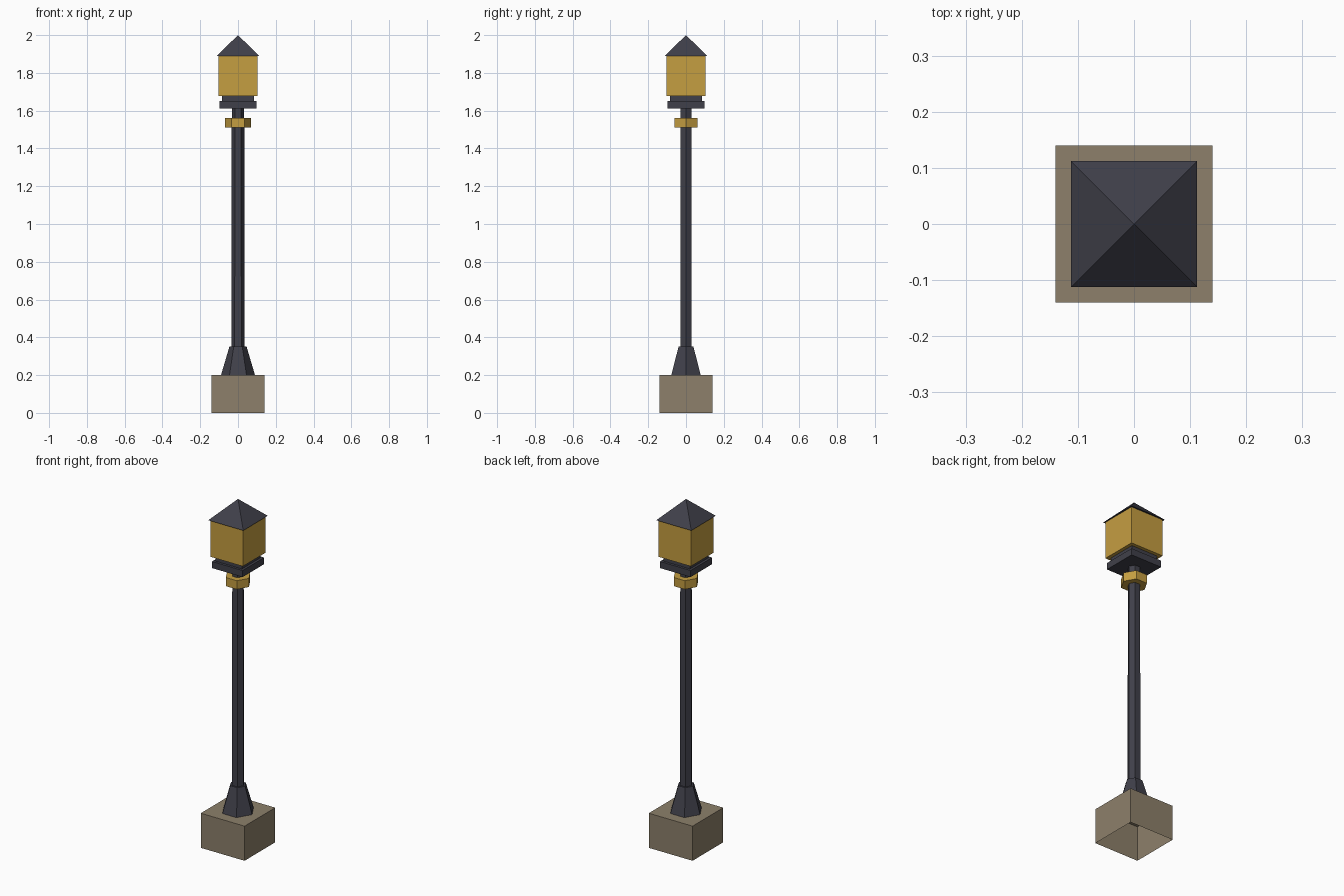
import bpy
import bmesh
from math import cos, sin, pi, sqrt

cube = bpy.data.objects.get("Cube")
if cube:
    bpy.data.objects.remove(cube, do_unlink=True)


def material(name, rgb):
    mat = bpy.data.materials.new(name)
    mat.use_nodes = True
    colour = (*rgb, 1.0)
    mat.diffuse_color = colour
    mat.node_tree.nodes["Principled BSDF"].inputs["Base Color"].default_value = colour
    return mat


iron = material("dark iron", (0.051, 0.051, 0.068))
gold = material("warm gold", (0.56, 0.342, 0.053))
stone = material("tan stone", (0.266, 0.216, 0.145))


def prism(name, sides, bottom, top, z0, z1, mat, open_bottom=False):
    """Flat-sided column; a zero top radius makes a pyramid."""
    bm = bmesh.new()
    start = pi / 4 if sides == 4 else 0

    def ring(radius, z):
        angles = [start + 2 * pi * i / sides for i in range(sides)]
        return [bm.verts.new((radius * cos(a), radius * sin(a), z)) for a in angles]

    low = ring(bottom, z0)
    if top:
        high = ring(top, z1)
        bm.faces.new(high)
    else:
        high = [bm.verts.new((0, 0, z1))] * sides
    for i in range(sides):
        j = (i + 1) % sides
        corners = [low[i], low[j], high[j]]
        if top:
            corners.append(high[i])
        bm.faces.new(corners)
    if not open_bottom:
        bm.faces.new(low[::-1])
    mesh = bpy.data.meshes.new(name)
    bm.to_mesh(mesh)
    bm.free()
    mesh.materials.append(mat)
    obj = bpy.data.objects.new(name, mesh)
    bpy.context.collection.objects.link(obj)
    return obj


def block(name, half, z0, z1, mat, **options):
    return prism(name, 4, half * sqrt(2), half * sqrt(2), z0, z1, mat, **options)


# Footing, hollow underneath
block("stone_base", 0.14, 0, 0.2, stone, open_bottom=True)

# Hexagonal post
prism("post_foot", 6, 0.09, 0.045, 0.2, 0.352, iron)
prism("post", 6, 0.035, 0.033, 0.35, 1.615, iron)
prism("collar", 6, 0.07, 0.07, 1.51, 1.56, gold)

# Square lantern
block("lantern_plate", 0.098, 1.612, 1.65, iron)
block("lantern_neck", 0.084, 1.65, 1.68, iron)
block("lantern_glass", 0.104, 1.678, 1.89, gold)
prism("lantern_roof", 4, 0.112 * sqrt(2), 0, 1.89, 2.0, iron)
